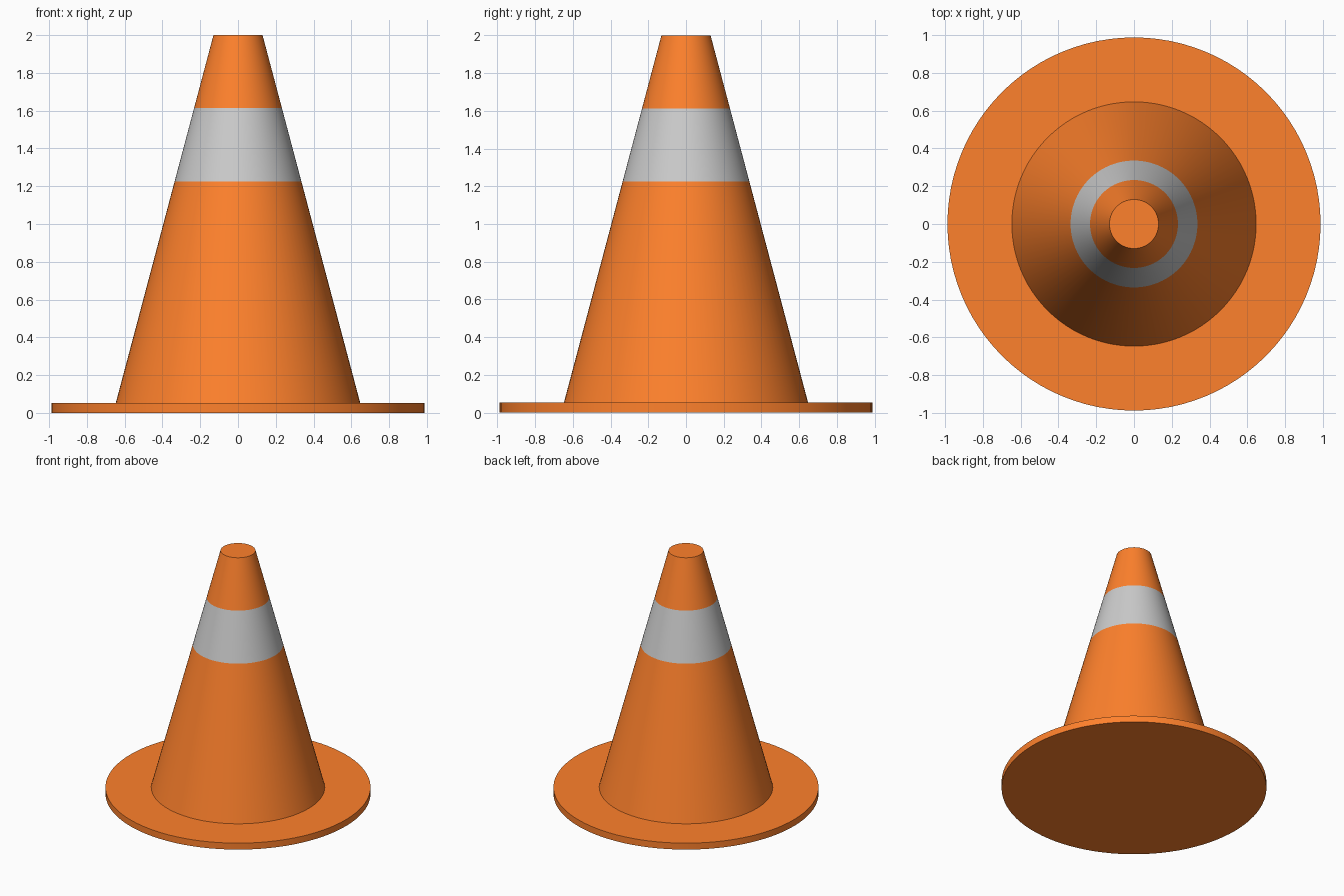
import bpy, bmesh, math

if "Cube" in bpy.data.objects:
    bpy.data.objects.remove(bpy.data.objects["Cube"])

SEGMENTS = 96

orange = bpy.data.materials.new("orange_plastic")
orange.diffuse_color = (1.0, 0.22, 0.025, 1.0)
orange.use_nodes = True
orange.node_tree.nodes["Principled BSDF"].inputs["Base Color"].default_value = orange.diffuse_color


def lathe(name, profile, material=None):
    """Spin a (radius, height) profile around the z axis."""
    bm = bmesh.new()
    verts = [bm.verts.new((r, 0, z)) for r, z in profile]
    edges = [bm.edges.new(pair) for pair in zip(verts, verts[1:])]
    bmesh.ops.spin(bm, geom=verts + edges, cent=(0, 0, 0), axis=(0, 0, 1),
                   angle=math.tau, steps=SEGMENTS, use_merge=False)
    bmesh.ops.remove_doubles(bm, verts=bm.verts, dist=1e-4)
    bmesh.ops.recalc_face_normals(bm, faces=bm.faces)
    # Make sure the profile's faces point away from the inside of the cone
    if sum(f.normal.dot(f.calc_center_median()) for f in bm.faces) < 0:
        bmesh.ops.reverse_faces(bm, faces=bm.faces)
    mesh = bpy.data.meshes.new(name)
    bm.to_mesh(mesh)
    bm.free()
    obj = bpy.data.objects.new(name, mesh)
    bpy.context.collection.objects.link(obj)
    if material:
        mesh.materials.append(material)
    bpy.ops.object.select_all(action='DESELECT')
    obj.select_set(True)
    bpy.context.view_layer.objects.active = obj
    bpy.ops.object.shade_smooth_by_angle(angle=math.radians(30))
    return obj


BASE_TOP, BAND_LOW, BAND_HIGH, TOP = 0.053, 1.225, 1.613, 2.0


def cone_radius(z):
    return 0.647 + (0.13 - 0.647) * (z - BASE_TOP) / (TOP - BASE_TOP)


def ring(z):
    return (cone_radius(z), z)


# Flat round foot, closed underneath
lathe("base_disc", [(0, 0), (0.988, 0), (0.988, BASE_TOP), ring(BASE_TOP)], orange)
# Cone wall in three stacked sections, the last one capped
lathe("lower_cone", [ring(BASE_TOP), ring(BAND_LOW)], orange)
lathe("reflective_band", [ring(BAND_LOW), ring(BAND_HIGH)])
lathe("cone_tip", [ring(BAND_HIGH), ring(TOP), (0, TOP)], orange)
